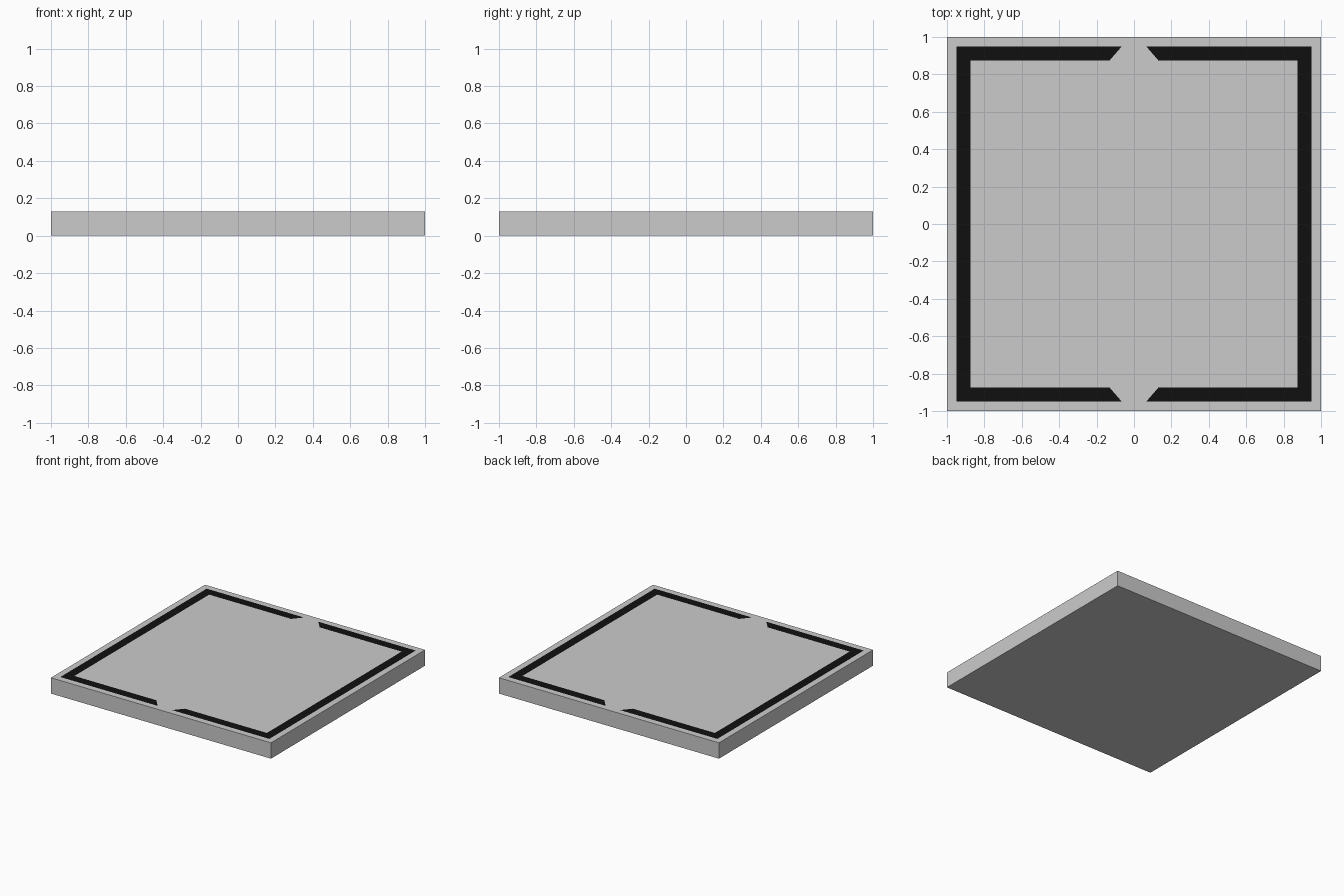
import bpy
import bmesh

if "Cube" in bpy.data.objects:
    bpy.data.objects.remove(bpy.data.objects["Cube"])

H = 0.13           # slab height
A, B = 0.95, 0.875  # outer and inner edge of the dark border
G1, G2 = 0.065, 0.13  # half width of the gap at outer and inner edge


def quarter_part(name, faces):
    """Mesh of one quadrant, mirrored across x and y."""
    bm = bmesh.new()
    for face in faces:
        bm.faces.new([bm.verts.new(p) for p in face])
    bmesh.ops.remove_doubles(bm, verts=bm.verts, dist=1e-5)
    mesh = bpy.data.meshes.new(name)
    bm.to_mesh(mesh)
    bm.free()
    ob = bpy.data.objects.new(name, mesh)
    bpy.context.collection.objects.link(ob)
    mod = ob.modifiers.new("Mirror", 'MIRROR')
    mod.use_axis = (True, True, False)
    return ob


def top(*pts):
    return [(x, y, H) for x, y in pts]


# Grey slab: rim, centre panel and gap on top, then sides and bottom
quarter_part("slab", [
    top((0, A), (G1, A), (A, A), (1, 1), (0, 1)),
    top((A, 0), (1, 0), (1, 1), (A, A)),
    top((0, 0), (B, 0), (B, B), (G2, B), (0, B)),
    top((0, B), (G2, B), (G1, A), (0, A)),
    [(1, 0, 0), (1, 1, 0), (1, 1, H), (1, 0, H)],
    [(1, 1, 0), (0, 1, 0), (0, 1, H), (1, 1, H)],
    [(0, 0, 0), (0, 1, 0), (1, 1, 0), (1, 0, 0)],
])

# Black border inlaid flush with the top
border = quarter_part("border_inlay", [
    top((G2, B), (B, B), (A, A), (G1, A)),
    top((B, 0), (A, 0), (A, A), (B, B)),
])
black = bpy.data.materials.new("black")
black.diffuse_color = (0.005, 0.005, 0.005, 1)
black.use_nodes = True
black.node_tree.nodes["Principled BSDF"].inputs["Base Color"].default_value = black.diffuse_color
border.data.materials.append(black)
